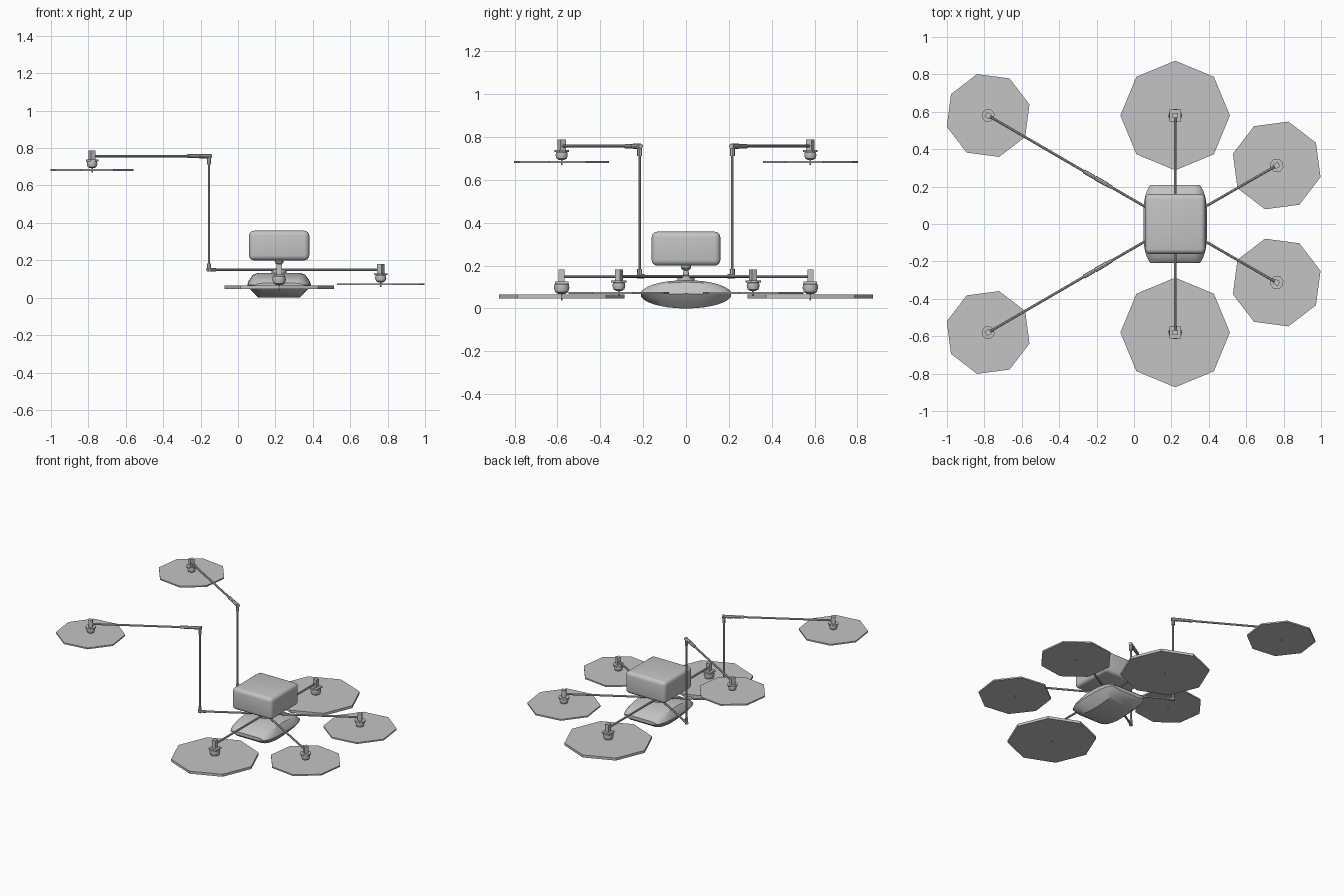
import bpy, bmesh, math
from mathutils import Vector, Matrix

if "Cube" in bpy.data.objects:
    bpy.data.objects.remove(bpy.data.objects["Cube"])

GREY = (0.55, 0.55, 0.55, 1)
mat = bpy.data.materials.new("light grey")
mat.use_nodes = True
mat.diffuse_color = GREY
mat.node_tree.nodes["Principled BSDF"].inputs["Base Color"].default_value = GREY

CX = 0.22       # hub centre
ARM_Z = 0.15    # height of the lower arms
TOP_Z = 0.757   # height of the raised arms


def finish(name, bm, smooth=False):
    bmesh.ops.recalc_face_normals(bm, faces=bm.faces)
    mesh = bpy.data.meshes.new(name)
    bm.to_mesh(mesh)
    bm.free()
    mesh.materials.append(mat)
    obj = bpy.data.objects.new(name, mesh)
    bpy.context.collection.objects.link(obj)
    if smooth:
        bpy.ops.object.select_all(action='DESELECT')
        obj.select_set(True)
        bpy.context.view_layer.objects.active = obj
        bpy.ops.object.shade_smooth_by_angle(angle=math.radians(32))
    return obj


def rod(name, a, b, r, sides=8):
    a, b = Vector(a), Vector(b)
    d = b - a
    m = Matrix.Translation((a + b) / 2) @ d.to_track_quat('Z', 'Y').to_matrix().to_4x4()
    bm = bmesh.new()
    bmesh.ops.create_cone(bm, cap_ends=True, segments=sides, radius1=r, radius2=r,
                          depth=d.length, matrix=m)
    return finish(name, bm, sides > 8)


def box(name, centre, size, bevel=0, angle=0):
    bm = bmesh.new()
    m = Matrix.Translation(centre) @ Matrix.Rotation(angle, 4, 'Z') @ Matrix.Diagonal((*size, 1))
    bmesh.ops.create_cube(bm, size=1, matrix=m)
    if bevel:
        bmesh.ops.bevel(bm, geom=bm.edges[:], offset=bevel, segments=4, profile=0.5,
                        affect='EDGES')
    return finish(name, bm, bevel > 0)


def lathe(name, centre, profile, sides=12, turn=0):
    """Closed solid of revolution from (radius, height) pairs."""
    bm = bmesh.new()
    rings = []
    for r, z in profile:
        rings.append([bm.verts.new(Vector(centre) + Vector((
            r * math.cos(turn + math.tau * i / sides),
            r * math.sin(turn + math.tau * i / sides), z))) for i in range(sides)])
    for p, q in zip(rings, rings[1:]):
        for i in range(sides):
            j = (i + 1) % sides
            bm.faces.new((p[i], p[j], q[j], q[i]))
    bm.faces.new(rings[0])
    bm.faces.new(rings[-1])
    return finish(name, bm, sides > 8)


def rotor(label, x, y, z, radius, turn, square=False):
    """Motor hanging under an arm tip, with an eight sided rotor disc."""
    s = radius / 0.293
    drop = 0.094 * s
    half = 0.009 * s if square else 0.005
    lathe(label + "_rotor_disc", (x, y, z - drop), [(radius, -half), (radius, half)], 8, turn)
    lathe(label + "_motor", (x, y, z),
          [(0.016 * s, -0.082 * s), (0.03 * s, -0.074 * s), (0.036 * s, -0.055 * s),
           (0.034 * s, -0.038 * s), (0.03 * s, -0.034 * s)])
    if square:
        box(label + "_motor_plate", (x, y, z - 0.03), (0.062, 0.062, 0.01))
    else:
        lathe(label + "_motor_plate", (x, y, z - 0.03 * s),
              [(0.045 * s, -0.006 * s), (0.045 * s, 0.006 * s)], 8, turn)
    box(label + "_motor_post", (x, y, z + 0.003), (0.028, 0.028, 0.056), 0, turn)
    rod(label + "_shaft", (x, y, z - drop - 0.018 * s), (x, y, z), 0.004)


# Lens shaped hull lofted along y, with an eight sided cross-section
section = [(0.11, 0), (0.15, 0.3), (0.17, 0.52), (0.165, 0.66), (0.14, 0.93), (0.115, 1)]
bm = bmesh.new()
rings = []
STEPS = 14
for k in range(STEPS + 1):
    t = math.radians(-80 + 160 * k / STEPS)
    s = math.sin(t) / math.sin(math.radians(80))
    h = math.cos(t)
    w = 1 - 0.22 * abs(s) ** 4
    loop = [(side * hw * w, 0.066 + (f - 0.5) * 0.132 * h)
            for side, pts in ((1, section), (-1, section[::-1])) for hw, f in pts]
    rings.append([bm.verts.new((CX + x, 0.209 * s, z)) for x, z in loop])
for p, q in zip(rings, rings[1:]):
    for i in range(len(p)):
        j = (i + 1) % len(p)
        bm.faces.new((p[i], p[j], q[j], q[i]))
bm.faces.new(rings[0])
bm.faces.new(rings[-1])
finish("hull", bm, True)

# Rounded box on a ball-topped stem
box("upper_box", (CX, 0, 0.279), (0.322, 0.32, 0.158), 0.026)
lathe("stem", (CX, 0, 0), [(0.04, 0.125), (0.04, 0.152), (0.014, 0.156), (0.012, 0.178),
                           (0.022, 0.186), (0.024, 0.194), (0.018, 0.204)])

ANG = math.radians(30)
for side, label in ((1, "back"), (-1, "front")):
    # Straight arm with the large rotor
    tip = (CX, side * 0.58, ARM_Z)
    rod(label + "_middle_arm", (CX, 0, ARM_Z), tip, 0.007)
    rotor(label + "_middle", *tip, 0.293, 0, True)

    # Diagonal arm on the left
    tip = (0.763, side * 0.313, ARM_Z)
    rod(label + "_left_arm", (CX, 0, ARM_Z), tip, 0.007)
    rotor(label + "_left", *tip, 0.2425, side * ANG)

    # Raised arm on the right: lower arm, upright and upper arm
    def along(dist, z):
        return (CX - dist * math.cos(ANG), side * dist * math.sin(ANG), z)
    name = label + "_right"
    bend = 0.433
    tip = (-0.78, side * 0.58, TOP_Z)
    rod(name + "_lower_arm", (CX, 0, ARM_Z), along(bend, ARM_Z), 0.007)
    rod(name + "_upright", along(bend, ARM_Z), along(bend, TOP_Z), 0.006)
    rod(name + "_upper_arm", along(bend, TOP_Z), tip, 0.007)
    rod(name + "_lower_elbow", along(bend, 0.14), along(bend, 0.183), 0.011)
    rod(name + "_lower_sleeve", along(bend - 0.04, ARM_Z), along(bend + 0.012, ARM_Z), 0.01)
    rod(name + "_upper_elbow", along(bend, 0.712), along(bend, TOP_Z + 0.008), 0.011)
    rod(name + "_hinge_inner", along(bend - 0.012, TOP_Z), along(bend + 0.06, TOP_Z), 0.012)
    rod(name + "_hinge_outer", along(bend + 0.066, TOP_Z), along(bend + 0.13, TOP_Z), 0.011)
    rotor(name, *tip, 0.229, -side * ANG)
